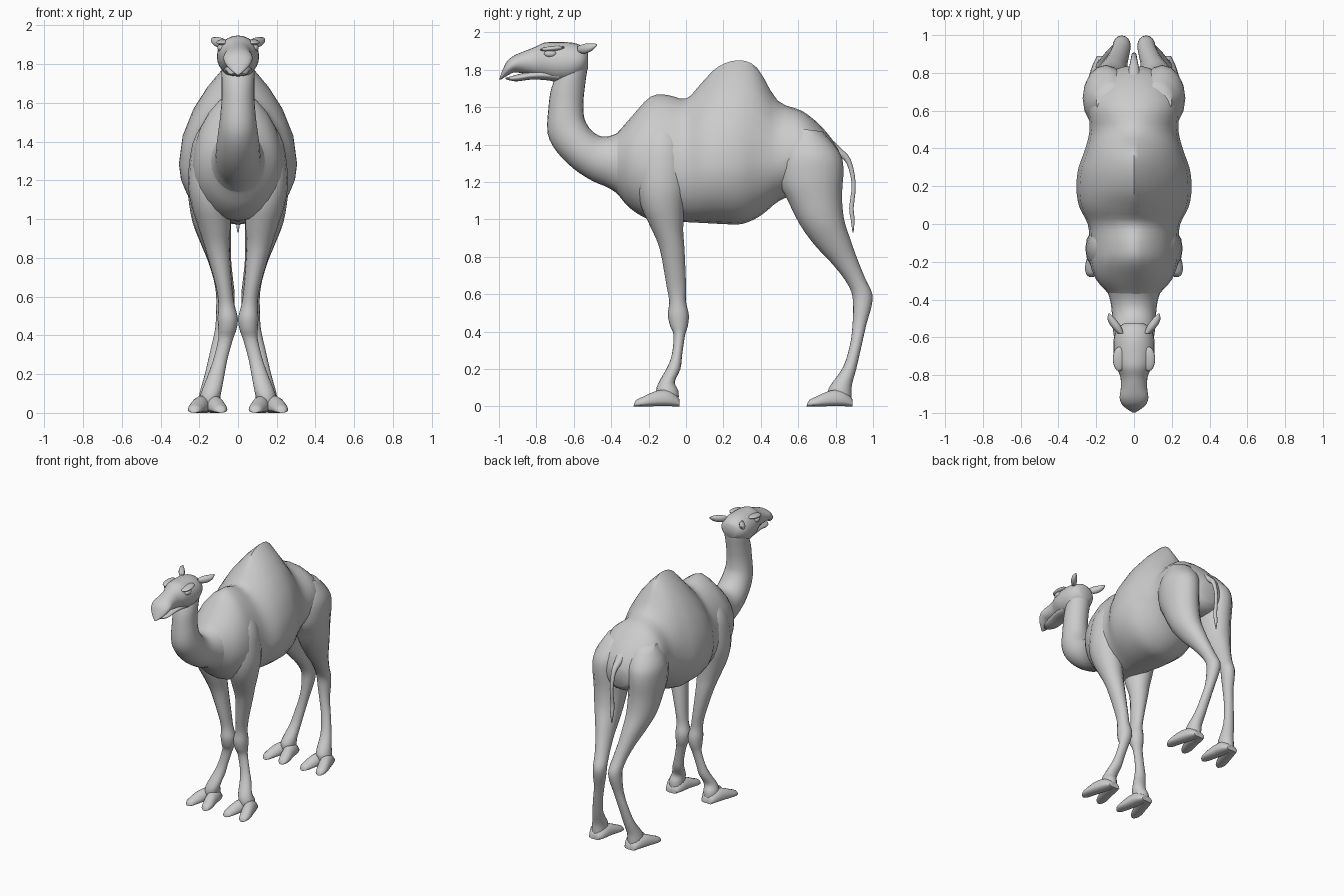
import bpy, bmesh
from math import sin, cos, pi, radians
from mathutils import Vector


def spline(a, b, c, d, t):
    return [0.5 * (2*q + (r-p)*t + (2*p-5*q+4*r-s)*t*t + (3*q-p-3*r+s)*t**3)
            for p, q, r, s in zip(a, b, c, d)]


def finish(bm, name, mirror):
    bmesh.ops.recalc_face_normals(bm, faces=bm.faces)
    me = bpy.data.meshes.new(name)
    bm.to_mesh(me)
    bm.free()
    ob = bpy.data.objects.new(name, me)
    bpy.context.collection.objects.link(ob)
    if mirror:
        ob.modifiers.new("Mirror", 'MIRROR').use_clip = False
    bpy.ops.object.select_all(action='DESELECT')
    ob.select_set(True)
    bpy.context.view_layer.objects.active = ob
    bpy.ops.object.shade_smooth_by_angle(angle=radians(50))
    return ob


def loft(name, rows, mirror=False, sides=24, steps=3):
    """Row: y,z of lower/front edge, y,z of upper/back edge, x centre, half width,
    height fraction of the widest point, pinch of the upper half."""
    rows = [list(r) + [0.5, 1.0][len(r) - 6:] for r in rows]
    n = len(rows)
    dense = []
    for i in range(n - 1):
        q = [rows[max(0, min(n - 1, i + k))] for k in (-1, 0, 1, 2)]
        dense += [spline(*q, j / steps) for j in range(steps)]
    dense.append(rows[-1])
    bm = bmesh.new()
    rings = []
    for y1, z1, y2, z2, xc, w, f, p in dense:
        ring = []
        for k in range(sides):
            s, c = sin(2*pi*k/sides), cos(2*pi*k/sides)
            h = f + (1 - f) * s if s > 0 else f + f * s
            x = abs(c) ** (p if s > 0 else 1) * (1 if c > 0 else -1)
            ring.append(bm.verts.new((xc + w*x, y1 + (y2-y1)*h, z1 + (z2-z1)*h)))
        rings.append(ring)
    for a, b in zip(rings, rings[1:]):
        for k in range(sides):
            m = (k + 1) % sides
            bm.faces.new((a[k], a[m], b[m], b[k]))
    bm.faces.new(rings[0])
    bm.faces.new(rings[-1])
    return finish(bm, name, mirror)


def blob(name, loc, size, tilt=0):
    bm = bmesh.new()
    bmesh.ops.create_uvsphere(bm, u_segments=16, v_segments=10, radius=1)
    for v in bm.verts:
        x, y, z = (v.co[i] * size[i] for i in range(3))
        v.co = Vector(loc) + Vector((x, y*cos(tilt) - z*sin(tilt), y*sin(tilt) + z*cos(tilt)))
    return finish(bm, name, True)


# Trunk with shoulder rise and hump
loft("body", [
    (-.44, 1.19, -.44, 1.40, 0, .09), (-.38, 1.15, -.37, 1.46, 0, .13),
    (-.30, 1.06, -.29, 1.55, 0, .20, .5, 1.1), (-.20, 1.0, -.19, 1.655, 0, .235, .42, 1.3),
    (-.10, .99, -.10, 1.665, 0, .235, .42, 1.3), (0, .985, 0, 1.645, 0, .245, .42, 1.2),
    (.10, .98, .08, 1.725, 0, .29, .4, 1.5), (.20, .975, .17, 1.815, 0, .305, .37, 1.8),
    (.30, .975, .28, 1.85, 0, .295, .37, 1.9), (.40, 1.02, .38, 1.81, 0, .26, .37, 1.8),
    (.50, 1.10, .49, 1.635, 0, .235, .4, 1.3), (.60, 1.13, .62, 1.58, 0, .24),
    (.70, 1.12, .72, 1.50, 0, .22), (.78, 1.14, .80, 1.40, 0, .16),
    (.82, 1.18, .835, 1.32, 0, .07)])

# Curved neck
loft("neck", [
    (-.25, 1.05, -.27, 1.52, 0, .18), (-.40, 1.16, -.38, 1.455, 0, .13),
    (-.50, 1.205, -.45, 1.443, 0, .117), (-.60, 1.27, -.505, 1.475, 0, .112),
    (-.69, 1.36, -.54, 1.53, 0, .103), (-.74, 1.46, -.548, 1.58, 0, .093),
    (-.735, 1.60, -.548, 1.64, 0, .085), (-.72, 1.70, -.538, 1.73, 0, .085),
    (-.68, 1.80, -.527, 1.82, 0, .085), (-.65, 1.88, -.54, 1.88, 0, .07)])

# Head, lower jaw
loft("head", [
    (-.525, 1.80, -.525, 1.90, 0, .05), (-.56, 1.77, -.55, 1.925, 0, .09),
    (-.62, 1.735, -.61, 1.945, 0, .108), (-.70, 1.735, -.70, 1.948, 0, .106),
    (-.76, 1.755, -.76, 1.944, 0, .092), (-.81, 1.768, -.81, 1.92, 0, .072),
    (-.87, 1.78, -.87, 1.897, 0, .07), (-.92, 1.785, -.92, 1.875, 0, .076),
    (-.96, 1.765, -.957, 1.845, 0, .062), (-.985, 1.75, -.98, 1.80, 0, .032),
    (-.998, 1.745, -.995, 1.76, 0, .01)])
loft("lower_jaw", [
    (-.68, 1.735, -.68, 1.80, 0, .075), (-.76, 1.745, -.76, 1.80, 0, .07),
    (-.83, 1.747, -.83, 1.79, 0, .06), (-.90, 1.738, -.90, 1.775, 0, .052),
    (-.94, 1.742, -.94, 1.763, 0, .036), (-.965, 1.75, -.965, 1.757, 0, .012)])

# Eyes, brows, ears
blob("eye", (.085, -.725, 1.885), (.022, .034, .02))
blob("brow", (.078, -.715, 1.913), (.034, .065, .014), .1)
loft("ear", [
    (-.58, 1.895, -.58, 1.925, .07, .015), (-.545, 1.885, -.545, 1.938, .093, .026),
    (-.505, 1.90, -.505, 1.94, .118, .022), (-.475, 1.928, -.475, 1.938, .131, .004)],
    mirror=True, sides=12)

# Legs, shoulder or haunch down to the ankle
loft("front_leg", [
    (-.20, 1.49, -.06, 1.50, .10, .08), (-.25, 1.38, -.01, 1.40, .135, .10),
    (-.26, 1.20, 0, 1.20, .155, .103), (-.24, 1.07, -.01, 1.07, .14, .10),
    (-.185, .95, -.015, .94, .12, .08), (-.14, .84, -.008, .84, .105, .062),
    (-.105, .65, 0, .65, .072, .042), (-.09, .56, 0, .56, .06, .042),
    (-.097, .49, .015, .49, .053, .052), (-.085, .43, .01, .43, .055, .047),
    (-.066, .38, -.005, .38, .064, .038), (-.075, .28, -.02, .28, .09, .036),
    (-.10, .21, -.03, .20, .11, .042), (-.15, .12, -.06, .13, .133, .05),
    (-.16, .07, -.04, .08, .145, .053), (-.15, .015, -.04, .015, .145, .05)],
    mirror=True, sides=16)
loft("hind_leg", [
    (.56, 1.49, .73, 1.47, .11, .09), (.50, 1.35, .82, 1.36, .14, .125),
    (.50, 1.20, .842, 1.27, .15, .12), (.54, 1.11, .834, 1.13, .145, .113),
    (.61, .97, .845, 1.0, .135, .10), (.69, .86, .88, .89, .115, .078),
    (.77, .775, .915, .79, .095, .06), (.84, .69, .96, .68, .075, .05),
    (.885, .61, .995, .605, .065, .048), (.893, .53, .993, .54, .068, .045),
    (.89, .43, .965, .44, .082, .036), (.877, .33, .94, .33, .105, .036),
    (.84, .21, .91, .20, .13, .04), (.77, .11, .888, .12, .145, .05),
    (.76, .07, .885, .07, .15, .053), (.77, .015, .885, .015, .15, .05)],
    mirror=True, sides=16)

# Cloven feet: two splayed toes each
for name, y in (("front", -.035), ("hind", .89)):
    for side, d in (("inner", -1), ("outer", 1)):
        loft(f"{name}_{side}_toe", [
            (y, 0, y, .04, .15 + d*.015, .03, .3), (y-.05, 0, y-.05, .085, .15 + d*.025, .045, .3),
            (y-.12, 0, y-.12, .085, .155 + d*.04, .047, .3),
            (y-.19, 0, y-.19, .055, .157 + d*.06, .042, .3),
            (y-.23, 0, y-.23, .035, .157 + d*.066, .03, .3),
            (y-.245, 0, y-.243, .012, .157 + d*.068, .012, .3)], mirror=True, sides=14)

# Tail
loft("tail", [
    (.77, 1.37, .79, 1.42, 0, .035), (.81, 1.34, .83, 1.38, 0, .028),
    (.857, 1.30, .882, 1.32, 0, .018), (.885, 1.19, .908, 1.19, 0, .013),
    (.872, 1.06, .897, 1.06, 0, .014), (.88, 1.0, .902, 1.0, 0, .013),
    (.89, .93, .896, .93, 0, .003)], sides=10)
